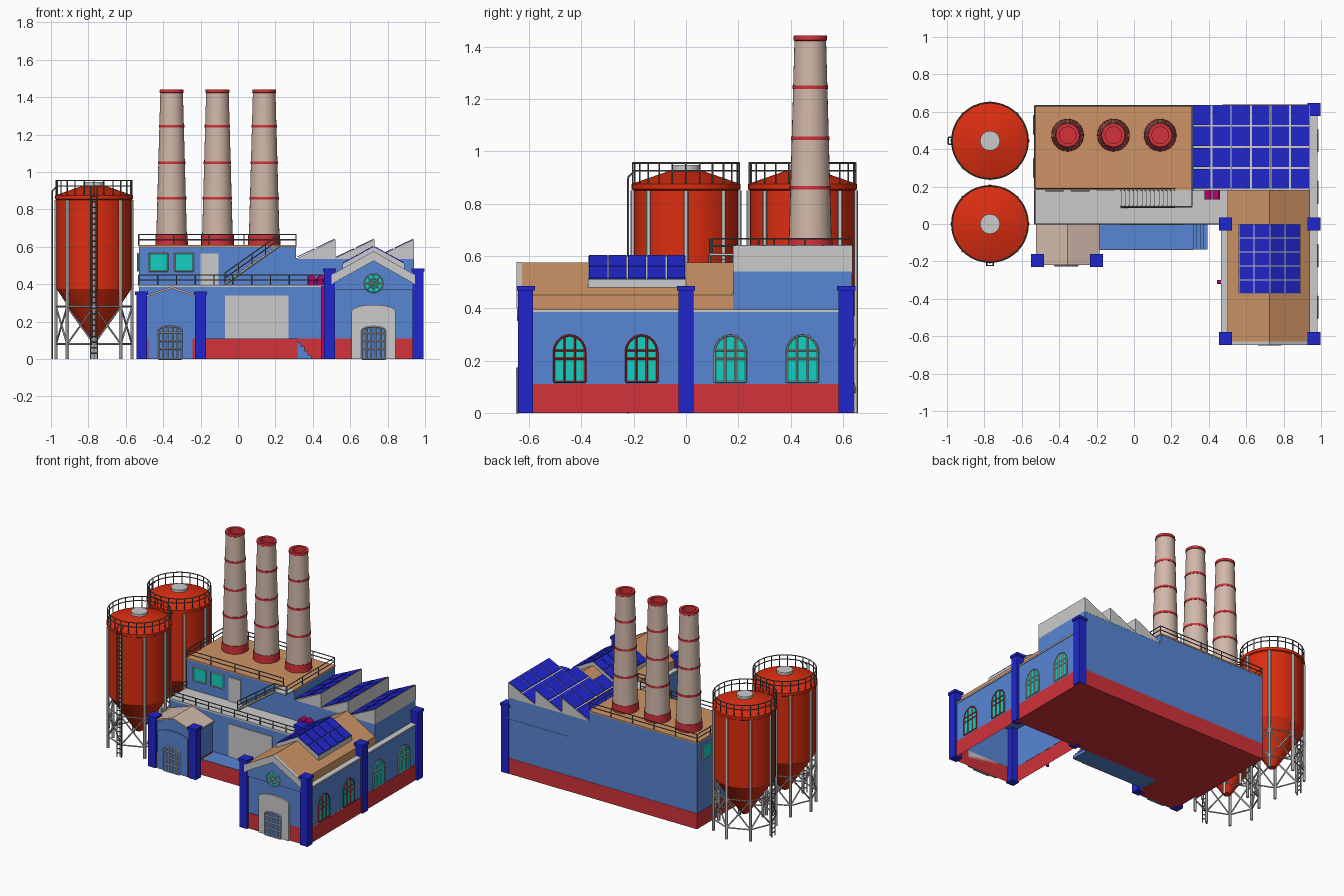
import bpy, bmesh
from math import pi, cos, sin, radians
from mathutils import Matrix, Vector

if "Cube" in bpy.data.objects:
    bpy.data.objects.remove(bpy.data.objects["Cube"])

def lin(c):
    c /= 255
    return c / 12.92 if c <= 0.04045 else ((c + 0.055) / 1.055) ** 2.4

def mat(name, *rgb):
    m = bpy.data.materials.new(name)
    m.diffuse_color = (*[lin(c) for c in rgb], 1)
    m.use_nodes = True
    m.node_tree.nodes["Principled BSDF"].inputs["Base Color"].default_value = m.diffuse_color
    return m

WALL, NAVY = mat("wall_blue", 88, 134, 212), mat("column_blue", 32, 38, 205)
RED, BROWN = mat("base_red", 210, 50, 58), mat("roof_brown", 206, 148, 102)
TEAL, SILO = mat("glass_teal", 20, 208, 195), mat("silo_orange", 220, 45, 16)
BRICK, PINK = mat("chimney_brick", 210, 184, 170), mat("pipe_magenta", 190, 0, 115)
STEEL = mat("rail_dark", 105, 110, 112)

def finish(name, bm, m=None, smooth=False):
    bmesh.ops.recalc_face_normals(bm, faces=bm.faces)
    me = bpy.data.meshes.new(name)
    bm.to_mesh(me)
    bm.free()
    ob = bpy.data.objects.new(name, me)
    bpy.context.collection.objects.link(ob)
    if m:
        me.materials.append(m)
    if smooth:
        bpy.context.view_layer.objects.active = ob
        ob.select_set(True)
        bpy.ops.object.shade_smooth_by_angle(angle=radians(30))
        ob.select_set(False)
    return ob

def box(name, x0, x1, y0, y1, z0, z1, m=None, skip=()):
    bm = bmesh.new()
    bmesh.ops.create_cube(bm, size=1)
    for v in bm.verts:
        v.co = ((x0 + x1) / 2 + v.co.x * (x1 - x0), (y0 + y1) / 2 + v.co.y * (y1 - y0),
                (z0 + z1) / 2 + v.co.z * (z1 - z0))
    bm.normal_update()
    drop = [f for f in bm.faces if round(f.normal.z) in skip]
    bmesh.ops.delete(bm, geom=drop, context='FACES')
    return finish(name, bm, m)

def at(x, y, z=0, deg=0):
    """Wall frame: local x to the right, z up, outward is -y."""
    return Matrix.Translation((x, y, z)) @ Matrix.Rotation(radians(deg), 4, 'Z')

def prism(name, pts, d, M, m=None):
    """Extrude an (x, z) outline from the wall outward by d."""
    bm = bmesh.new()
    f = bm.faces.new([bm.verts.new((x, 0, z)) for x, z in pts])
    ext = bmesh.ops.extrude_face_region(bm, geom=[f], use_keep_orig=True)
    for v in ext['geom']:
        if isinstance(v, bmesh.types.BMVert):
            v.co.y -= d
    bm.transform(M)
    return finish(name, bm, m)

def sticks(name, segs, r, m=None, M=Matrix(), n=6):
    bm = bmesh.new()
    for a, b in segs:
        a, b = M @ Vector(a), M @ Vector(b)
        q = (b - a).to_track_quat('Z', 'Y').to_matrix().to_4x4()
        bmesh.ops.create_cone(bm, cap_ends=True, segments=n, radius1=r, radius2=r,
                              depth=(b - a).length, matrix=Matrix.Translation((a + b) / 2) @ q)
    return finish(name, bm, m)

def chain(pts, closed=False):
    return list(zip(pts, pts[1:] + pts[:1] if closed else pts[1:]))

def lathe(name, prof, x, y, m=None, n=32):
    bm = bmesh.new()
    vs = [bm.verts.new((r, 0, z)) for r, z in prof]
    es = [bm.edges.new(e) for e in zip(vs, vs[1:])]
    bmesh.ops.spin(bm, geom=vs + es, axis=(0, 0, 1), cent=(0, 0, 0), angle=2 * pi, steps=n)
    bmesh.ops.remove_doubles(bm, verts=bm.verts, dist=1e-5)
    bm.transform(at(x, y))
    return finish(name, bm, m, True)

def arch(w, h, rise, n=12):
    top = [(w / 2 * cos(pi * i / n), h - rise + rise * sin(pi * i / n)) for i in range(n + 1)]
    return [(-w / 2, 0), (w / 2, 0)] + top

def window(name, M, w, h, rise, glass, frame, cols=3, rows=(0.33, 0.66)):
    pts = arch(w, h, rise) if rise else [(-w/2, 0), (w/2, 0), (w/2, h), (-w/2, h)]
    prism(name + "_pane", pts, 0.006, M, glass)
    y = -0.006
    segs = chain([(a, y, b) for a, b in pts], True)
    for i in range(1, cols):
        u = -w / 2 + w * i / cols
        segs.append(((u, y, 0), (u, y, h - (rise * 0.12 if rise else 0))))
    segs += [((-w / 2, y, h * k), (w / 2, y, h * k)) for k in rows]
    sticks(name + "_bars", [s for s in segs if (Vector(s[0]) - Vector(s[1])).length > 1e-4], 0.004, frame, M, 4)

def railing(name, pts, h, step=0.1, closed=False):
    segs = []
    for a, b in chain([Vector(p) for p in pts], closed):
        n = max(1, round((b - a).length / step))
        for i in range(n + 1):
            p = a.lerp(b, i / n)
            segs.append((p, p + Vector((0, 0, h))))
        for k in (0.5, 1):
            segs.append((a + Vector((0, 0, h * k)), b + Vector((0, 0, h * k))))
    sticks(name, segs, 0.0035, STEEL, n=5)

# Main boiler house, terrace and their red plinths
B = 0.11
for nm, x0, x1, y0, y1, z in (("main_block", -0.53, 0.31, 0.185, 0.635, 0.60),
                              ("terrace_block", -0.53, 0.475, 0.0, 0.185, 0.39),
                              ("saw_block", 0.31, 0.94, 0.18, 0.635, 0.54),
                              ("rear_wing", 0.475, 0.975, 0.0, 0.637, 0.385)):
    box(nm, x0, x1, y0, y1, B, z, WALL)
    box(nm + "_plinth", x0 - 0.002, x1 + 0.002, y0 - 0.002, y1 + 0.002, 0, B, RED)
box("main_roof", -0.533, 0.312, 0.182, 0.637, 0.60, 0.61, BROWN)
box("terrace_floor", -0.533, 0.50, -0.003, 0.184, 0.385, 0.397)
box("rear_wing_ledge", 0.93, 0.98, 0.0, 0.64, 0.385, 0.395)
railing("terrace_rail", [(-0.53, 0.182, 0.397), (-0.53, 0, 0.397), (0.475, 0, 0.397)], 0.052)
railing("roof_rail", [(0.31, 0.1, 0.61), (0.31, 0.632, 0.61), (-0.53, 0.632, 0.61), (-0.53, 0.19, 0.61),
                      (0.22, 0.19, 0.61)], 0.055, 0.17)
for i, x in enumerate((-0.425, -0.288)):
    window(f"upper_window_{i}", at(x, 0.185, 0.47), 0.098, 0.095, 0, TEAL, None, 1, ())
for i, y in enumerate((0.53, 0.30)):
    window(f"side_window_{i}", at(-0.53, y, 0.47, -90), 0.1, 0.095, 0, TEAL, None, 1, ())
box("upper_door", -0.2, -0.105, 0.178, 0.19, 0.397, 0.565)
box("roller_door", -0.07, 0.27, -0.006, 0.01, B, 0.34)

# Roof stair with landing
for i in range(13):
    x, z = -0.07 + i * 0.0225, 0.41 + i * 0.0158
    box(f"roof_stair_tread_{i}", x, x + 0.025, 0.095, 0.182, z, z + 0.005)
box("stair_landing", 0.22, 0.31, 0.09, 0.185, 0.602, 0.61)
sticks("stair_stringers", [((-0.07, y, 0.40), (0.22, y, 0.605)) for y in (0.093, 0.183)], 0.007, None, n=4)
railing("stair_rail", [(-0.07, 0.092, 0.405), (0.22, 0.092, 0.61), (0.31, 0.092, 0.61)], 0.055, 0.09)

# Chimneys: tapered shafts with red bands and hollow tops
taper = lambda z: 0.083 - (z - 0.61) / 0.83 * 0.023
for i, x in enumerate((-0.355, -0.11, 0.14)):
    lathe(f"chimney_{i}", [(taper(0.61), 0.61), (taper(1.425), 1.425)], x, 0.475, BRICK)
    lathe(f"chimney_base_{i}", [(0.087, 0.61), (0.085, 0.665), (0.07, 0.665)], x, 0.475, RED)
    for z in (0.86, 1.05, 1.245):
        r = taper(z)
        lathe(f"chimney_band_{i}", [(r, z - 0.007), (r + 0.003, z - 0.007), (r + 0.003, z + 0.007), (r, z + 0.007)], x, 0.475, RED)
    lathe(f"chimney_rim_{i}", [(0.06, 1.422), (0.064, 1.425), (0.063, 1.442), (0.044, 1.442), (0.044, 1.40), (0, 1.40)],
          x, 0.475, RED)

# Sawtooth roof with solar panels
saw, ws = [(0.31, 0.535)], 0.21
for i in range(3):
    x = 0.31 + ws * i
    saw += [(x + ws, 0.64), (x + ws, 0.535)] if i == 2 else [(x + ws, 0.64), (x + ws, 0.54)]
prism("saw_roof", saw, 0.456, at(0, 0.636))
for t in range(3):
    for c in range(2):
        for r in range(4):
            u0, u1 = [(c + k) / 2 * ws for k in (0.05, 0.95)]
            x, s = 0.31 + ws * t, 0.1 / ws
            q = [(x + u0, 0.541 + u0 * s), (x + u1, 0.541 + u1 * s), (x + u1, 0.545 + u1 * s), (x + u0, 0.545 + u0 * s)]
            prism(f"saw_panel_{t}{c}{r}", q, 0.104, at(0, 0.295 + r * 0.1125), NAVY)

# Front gabled wing, open underneath
box("wing_plinth", 0.473, 0.977, -0.627, 0, 0, B, RED, (1, -1))
box("wing_walls", 0.475, 0.975, -0.625, 0, B, 0.385, WALL, (-1,))
box("wing_ledge_left", 0.465, 0.505, -0.62, 0, 0.385, 0.395)
box("wing_ledge_right", 0.935, 0.98, -0.62, 0, 0.385, 0.395)
prism("wing_roof", [(0.5, 0.387), (0.94, 0.387), (0.94, 0.45), (0.725, 0.575), (0.5, 0.45)], 0.81, at(0, 0.18), BROWN)
prism("wing_gable", [(0.5, 0.37), (0.95, 0.37), (0.95, 0.40), (0.725, 0.53), (0.5, 0.40)], 0.012, at(0, -0.625), WALL)
prism("gable_coping", [(0.5, 0.40), (0.725, 0.525), (0.945, 0.40), (0.945, 0.45), (0.725, 0.577), (0.5, 0.45)],
      0.02, at(0, -0.627))
for s in (-1, 1):
    slope = lambda u, b: (0.725 + s * u, b - 0.55 * u)
    prism("panel_frame", [slope(0, 0.57), slope(0.165, 0.57), slope(0.165, 0.60), slope(0, 0.60)], 0.375, at(0, 0))
    for c in range(2):
        for r in range(5):
            a, b = 0.004 + c * 0.082, 0.08 + c * 0.082
            prism(f"wing_panel_{c}{r}", [slope(a, 0.595), slope(b, 0.595), slope(b, 0.606), slope(a, 0.606)],
                  0.069, at(0, -0.003 - r * 0.0745), NAVY)
prism("wing_portal", arch(0.235, 0.29, 0.035), 0.012, at(0.725, -0.627))
window("wing_door", at(0.725, -0.639), 0.125, 0.172, 0.02, WALL, None, 5, (0.3, 0.55, 0.8))
ring = [(0.05 * cos(i * pi / 8), 0.05 * sin(i * pi / 8)) for i in range(16)]
M = at(0.725, -0.637, 0.405)
prism("round_window", ring, 0.006, M, TEAL)
small = [(a / 2, -0.006, b / 2) for a, b in ring]
sticks("round_window_bars", chain([(a, -0.006, b) for a, b in ring], True) + chain(small, True) +
       [((0, -0.006, 0), (a, -0.006, b)) for a, b in ring[::2]], 0.003, None, M, 4)
for i, y in enumerate((-0.445, -0.17, 0.17, 0.445)):
    window(f"right_window_{i}", at(0.976, y, 0.118, 90), 0.12, 0.178, 0.065, TEAL, RED if i < 2 else None, 3, (0.5, 0.68))
    if i < 2:
        window(f"left_window_{i}", at(0.474, y, 0.118, -90), 0.12, 0.178, 0.065, TEAL, RED, 3, (0.5, 0.68))

# Corner columns with flared caps
spots = [(x, y, 0.485) for x in (0.49, 0.962) for y in (-0.613, 0)] + [(0.962, 0.612, 0.485)]
spots += [(-0.515, -0.195, 0.36), (-0.2, -0.195, 0.36)]
for i, (x, y, h) in enumerate(spots):
    box(f"column_{i}", x - 0.029, x + 0.029, y - 0.029, y + 0.029, 0, h - 0.01, NAVY)
    box(f"column_cap_{i}", x - 0.035, x + 0.035, y - 0.035, y + 0.035, h - 0.018, h, NAVY)

# Entrance porch
house = [(-0.51, B), (-0.2, B), (-0.2, 0.325), (-0.355, 0.378), (-0.51, 0.325)]
prism("porch_walls", house, 0.208, at(0, 0), WALL)
box("porch_plinth", -0.512, -0.198, -0.21, 0, 0, B, RED)
for s in (-1, 1):
    prism("porch_roof", [(-0.355, 0.377), (-0.355 + s * 0.17, 0.32), (-0.355 + s * 0.17, 0.33), (-0.355, 0.388)],
          0.22, at(0, 0), BRICK)
prism("porch_portal", arch(0.235, 0.29, 0.035), 0.008, at(-0.36, -0.208), WALL)
window("porch_door", at(-0.362, -0.216), 0.125, 0.175, 0.02, WALL, None, 5, (0.3, 0.55, 0.8))

# Loading dock with steps
box("dock", -0.19, 0.32, -0.135, 0, 0, B, WALL)
box("dock_front", -0.19, 0.318, -0.138, -0.134, 0, 0.108, RED)
for i in range(4):
    box(f"dock_step_{i}", 0.32 + i * 0.018, 0.338 + i * 0.018, -0.135, 0, 0, 0.088 - i * 0.022, WALL)

# Magenta pipes
sticks("wall_pipe", [((0.455, -0.31, 0), (0.455, -0.31, 0.38)), ((0.445, -0.31, 0.38), (0.5, -0.31, 0.38))], 0.01, PINK, n=12)
for x in (0.395, 0.44):
    sticks("terrace_pipe", [((x, 0.15, 0.397), (x, 0.15, 0.43)), ((x, 0.13, 0.43), (x, 0.185, 0.43))], 0.019, PINK, n=12)

# Silos on braced legs, with railing and ladder
for k, (y, deg) in enumerate(((0.0, 0), (0.445, -90))):
    X = -0.77
    lathe(f"silo_{k}", [(0, 0.11), (0.025, 0.11), (0.2, 0.375), (0.2, 0.85), (0.208, 0.855), (0.208, 0.875), (0.05, 0.93), (0, 0.93)],
          X, y, SILO, 48)
    lathe(f"silo_cap_{k}", [(0.053, 0.92), (0.053, 0.947), (0, 0.947)], X, y, None, 24)
    C = at(X, y)
    P = lambda a, z, r=0.203: (r * cos(a * pi / 4), r * sin(a * pi / 4), z)
    sticks(f"silo_legs_{k}", [(P(a, 0), P(a, 0.85)) for a in range(8)], 0.010, None, C)
    brace = []
    for a in range(8):
        brace += [(P(a, 0.08), P(a + 1, 0.28)), (P(a + 1, 0.08), P(a, 0.28))]
        for z in (0.08, 0.28):
            brace += [(P(a, z), P(a + 1, z))]
    sticks(f"silo_braces_{k}", brace, 0.005, None, C)
    rail = [(P(a / 3, 0.865), P(a / 3, 0.955)) for a in range(24)]
    rail += [(P(a / 3, z), P(a / 3 + 1 / 3, z)) for a in range(24) for z in (0.925, 0.955)]
    sticks(f"silo_rail_{k}", rail, 0.0035, STEEL, C, 5)
    lad = [((u, -0.222, 0), (u, -0.222, 0.90)) for u in (-0.018, 0.018)]
    lad += [((u, -0.222, 0.90), (u, -0.2, 0.92)) for u in (-0.018, 0.018)]
    lad += [((-0.018, -0.222, 0.03 * i), (0.018, -0.222, 0.03 * i)) for i in range(1, 30)]
    sticks(f"silo_ladder_{k}", lad, 0.004, STEEL, at(X, y, 0, deg), 5)
